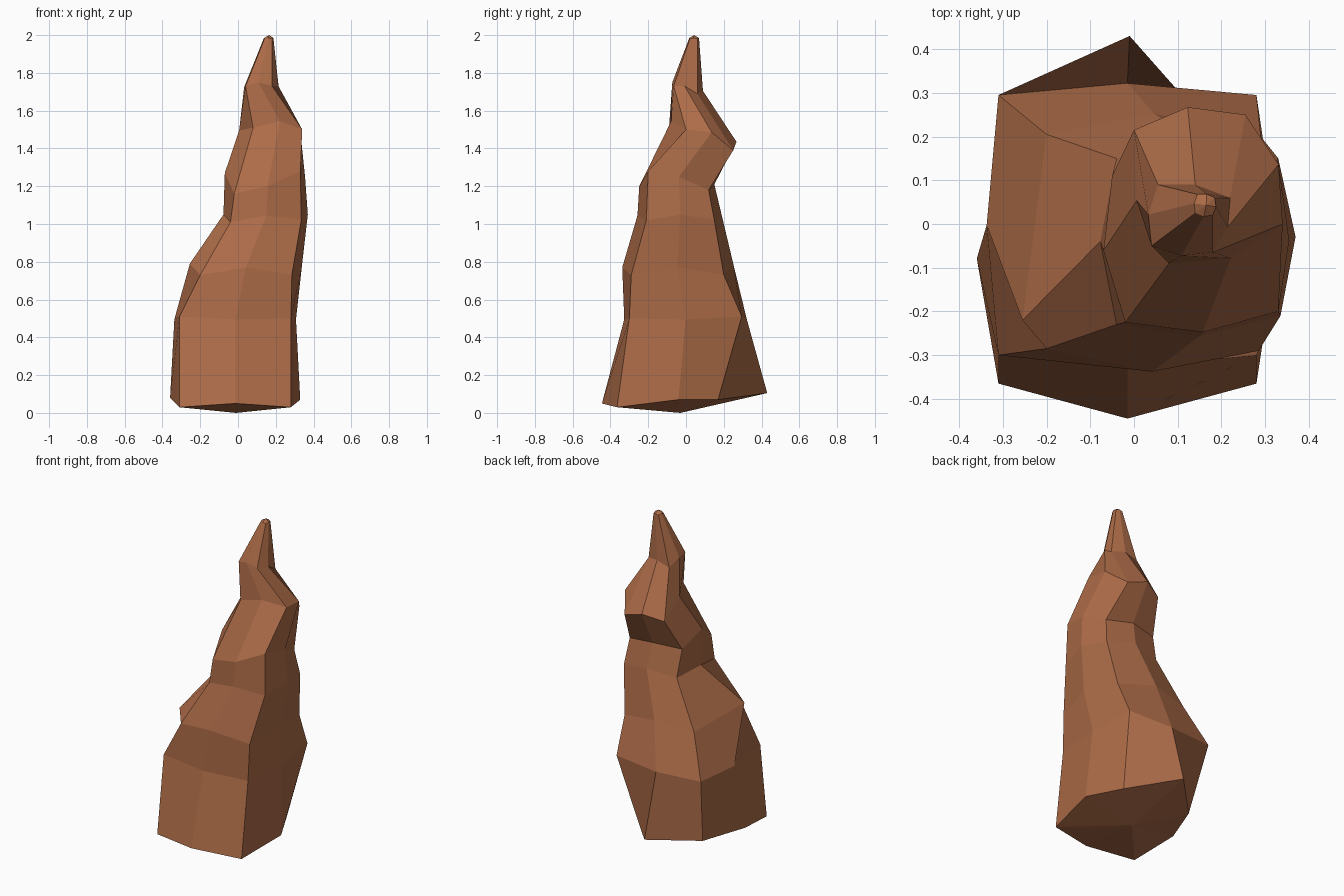
import bpy
import bmesh
from mathutils import Vector

cube = bpy.data.objects.get("Cube")
if cube:
    bpy.data.objects.remove(cube, do_unlink=True)


def make_material(name, colour):
    material = bpy.data.materials.new(name)
    material.use_nodes = True
    material.diffuse_color = colour
    shader = material.node_tree.nodes["Principled BSDF"]
    shader.inputs["Base Color"].default_value = colour
    shader.inputs["Roughness"].default_value = 0.9
    return material


def octagon_ring(corners, bulge, lift):
    """Eight points: four corners, each followed by a middle pushed outward."""
    points = []
    for index, corner in enumerate(corners):
        start = Vector(corner)
        end = Vector(corners[(index + 1) % len(corners)])
        side = end - start
        outward = Vector((side.y, -side.x, 0)).normalized()
        middle = (start + end) / 2 + outward * bulge + Vector((0, 0, lift))
        points += [start, middle]
    return points


# Cross-sections from base to tip: bulge, lift, then the corners
# front -x, front +x, back +x, back -x
sections = [
    (.08, .02, (-.31, -.365, .03), (.28, -.365, .03), (.22, .17, .07), (-.25, .19, .07)),
    (.027, -.01, (-.31, -.3, .51), (.28, -.3, .5), (.28, .295, .51), (-.31, .295, .5)),
    (.05, .04, (-.2, -.285, .73), (.285, -.29, .73), (.29, .2, .73), (-.2, .205, .75)),
    (.037, .03, (-.04, -.23, 1.01), (.335, -.21, 1.02), (.33, .15, 1.02), (-.04, .15, 1.03)),
    (.035, .02, (-.02, -.225, 1.16), (.33, -.2, 1.28), (.31, .12, 1.18), (-.05, .11, 1.2)),
    (.035, .04, (.08, -.09, 1.51), (.34, 0, 1.5), (.255, .25, 1.39), (0, .215, 1.4)),
    (.015, .02, (.04, -.05, 1.73), (.18, -.065, 1.73), (.22, .06, 1.69), (.055, .09, 1.68)),
    (.005, .005, (.14, .025, 1.98), (.18, .02, 1.98), (.185, .06, 1.98), (.145, .068, 1.98)),
]
FRONT, RIGHT, BACK, LEFT = 1, 3, 5, 7
rings = [octagon_ring(corners, bulge, lift) for bulge, lift, *corners in sections]

# Irregular lumps: the spread foot, the side ledge and the upper hollow
rings[0][BACK] = Vector((-.01, .43, .105))
rings[0][RIGHT].y = -.04
rings[0][LEFT].z = .08
rings[2][LEFT] = Vector((-.255, -.22, .79))
rings[4][LEFT].z = 1.27
rings[4][FRONT].z = 1.2

# Loft the rings into one closed faceted spire
bm = bmesh.new()
loops = [[bm.verts.new(point) for point in ring] for ring in rings]
count = len(loops[0])
for lower, upper in zip(loops, loops[1:]):
    for i in range(count):
        j = (i + 1) % count
        bm.faces.new((lower[i], lower[j], upper[j], upper[i]))

# Pointed underside and blunt tip
underside = bm.verts.new((-.01, -.03, 0))
peak = bm.verts.new((.165, .043, 2))
for i in range(count):
    j = (i + 1) % count
    bm.faces.new((loops[0][j], loops[0][i], underside))
    bm.faces.new((loops[-1][i], loops[-1][j], peak))
bmesh.ops.recalc_face_normals(bm, faces=bm.faces)

mesh = bpy.data.meshes.new("rock_spire")
bm.to_mesh(mesh)
bm.free()
mesh.materials.append(make_material("warm brown rock", (.42, .15, .065, 1)))
spire = bpy.data.objects.new("rock_spire", mesh)
bpy.context.collection.objects.link(spire)
